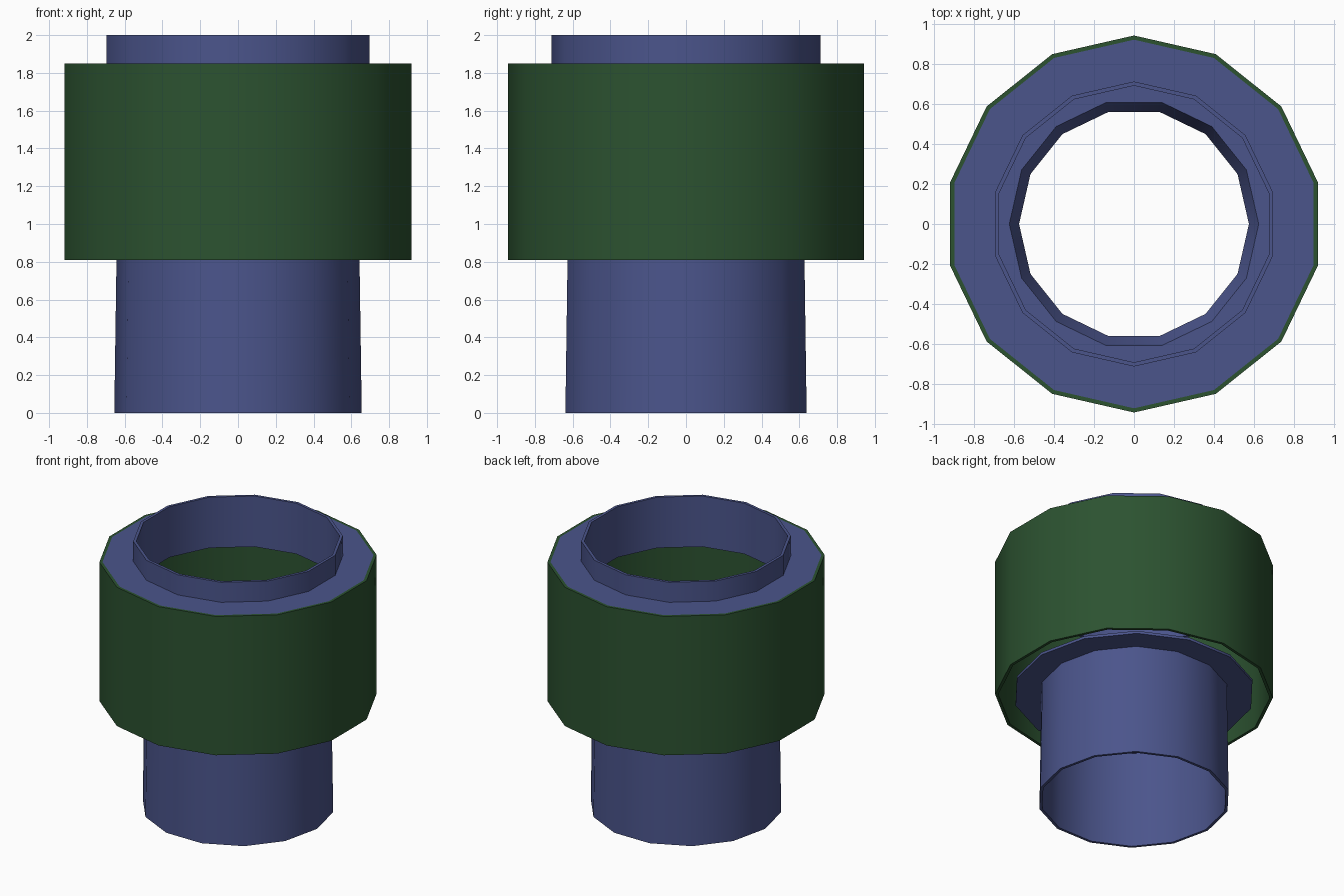
import bpy, bmesh
from math import sin, cos, pi, radians

if "Cube" in bpy.data.objects:
    bpy.data.objects.remove(bpy.data.objects["Cube"])

SIDES = 14


def material(name, color):
    m = bpy.data.materials.new(name)
    m.diffuse_color = color
    m.use_nodes = True
    m.node_tree.nodes["Principled BSDF"].inputs["Base Color"].default_value = m.diffuse_color
    return m


blue = material("blue_metal", (0.07, 0.09, 0.26, 1))
green = material("green_metal", (0.025, 0.085, 0.03, 1))


def lathe(name, profile, mat, start):
    """Spin a closed (radius, z) profile into a 14-sided ring."""
    bm = bmesh.new()
    rings = []
    for i in range(SIDES):
        a = start + 2 * pi * i / SIDES
        rings.append([bm.verts.new((r * cos(a), r * sin(a), z)) for r, z in profile])
    n = len(profile)
    for i in range(SIDES):
        a, b = rings[i], rings[(i + 1) % SIDES]
        for j in range(n):
            k = (j + 1) % n
            bm.faces.new((a[j], b[j], b[k], a[k]))
    bmesh.ops.recalc_face_normals(bm, faces=bm.faces)
    mesh = bpy.data.meshes.new(name)
    bm.to_mesh(mesh)
    bm.free()
    mesh.materials.append(mat)
    ob = bpy.data.objects.new(name, mesh)
    bpy.context.collection.objects.link(ob)
    bpy.ops.object.select_all(action='DESELECT')
    ob.select_set(True)
    bpy.context.view_layer.objects.active = ob
    bpy.ops.object.shade_smooth_by_angle(angle=radians(30))
    return ob


# Outer sleeve, open at the bottom
lathe("outer_sleeve", [(0.943, 0.81), (0.943, 1.85), (0.922, 1.85), (0.922, 0.81)],
      green, pi / 2)

# Annular lid with the neck that rises above it and hangs down inside
lathe("lid_and_neck", [(0.922, 1.85), (0.713, 1.85), (0.713, 2.0), (0.692, 2.0),
                       (0.692, 1.62), (0.713, 1.62), (0.713, 1.83), (0.922, 1.83)],
      blue, pi / 2)

# Lower pipe with its hidden flange and inward-tapering throat
lathe("lower_pipe", [(0.655, 0.0), (0.643, 0.83), (0.82, 0.83), (0.82, 0.85),
                     (0.624, 0.85), (0.575, 0.72), (0.625, 0.72), (0.635, 0.0)],
      blue, 0)
